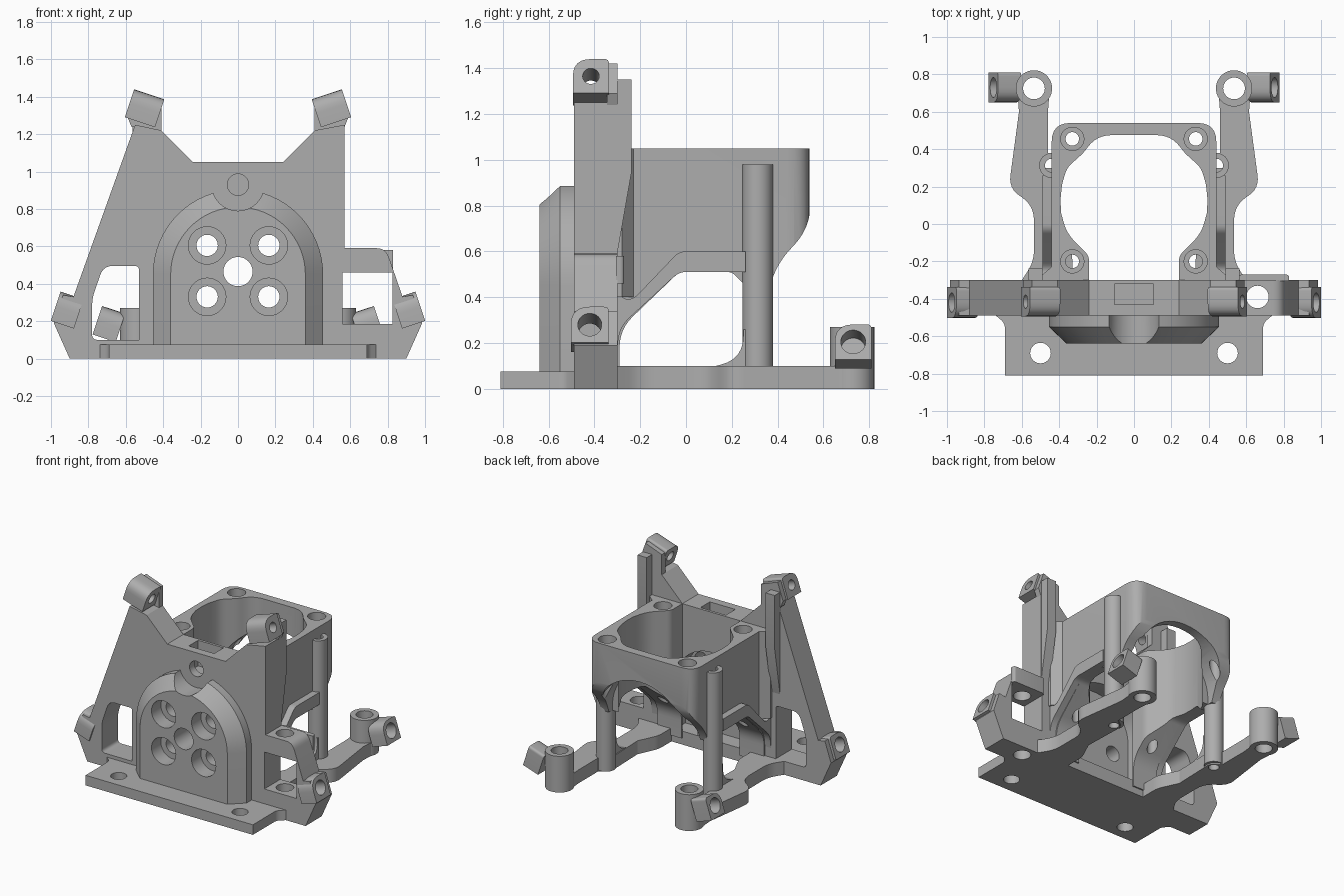
import bpy, bmesh, math
from mathutils import Matrix, Vector

old = bpy.data.objects.get("Cube")
if old:
    bpy.data.objects.remove(old, do_unlink=True)

grey = bpy.data.materials.new("plain grey")
grey.use_nodes = True
grey.diffuse_color = (0.42, 0.42, 0.42, 1)
grey.node_tree.nodes["Principled BSDF"].inputs["Base Color"].default_value = (0.42, 0.42, 0.42, 1)


def rounded(pts):
    """Replace each corner given as (a, b, radius) with a short curve."""
    out = []
    for i, p in enumerate(pts):
        c = Vector(p[:2])
        if len(p) < 3:
            out.append(c)
            continue
        a = c + (Vector(pts[i - 1][:2]) - c).normalized() * p[2]
        b = c + (Vector(pts[(i + 1) % len(pts)][:2]) - c).normalized() * p[2]
        for k in range(7):
            t = k / 6
            out.append(a * (1 - t) ** 2 + c * 2 * t * (1 - t) + b * t * t)
    return out


def place(axis, p, t):
    return {"x": (t, p[0], p[1]), "y": (p[0], t, p[1]), "z": (p[0], p[1], t)}[axis]


def loft(name, axis, sections, matrix=None):
    """Join (offset, outline) sections along an axis into a closed solid."""
    bm = bmesh.new()
    rings = [[bm.verts.new(place(axis, p, t)) for p in pts] for t, pts in sections]
    for r, q in zip(rings, rings[1:]):
        for i in range(len(r)):
            j = (i + 1) % len(r)
            bm.faces.new((r[i], r[j], q[j], q[i]))
    bm.faces.new(rings[0])
    bm.faces.new(rings[-1])
    if matrix:
        bm.transform(matrix)
    bmesh.ops.recalc_face_normals(bm, faces=bm.faces)
    me = bpy.data.meshes.new(name)
    bm.to_mesh(me)
    bm.free()
    me.materials.append(grey)
    ob = bpy.data.objects.new(name, me)
    bpy.context.collection.objects.link(ob)
    return ob


def prism(name, axis, pts, lo, hi, matrix=None):
    pts = rounded(pts)
    return loft(name, axis, [(lo, pts), (hi, pts)], matrix)


def rod(name, axis, centre, r, lo, hi, matrix=None):
    pts = [(centre[0] + r * math.cos(k * math.tau / 40),
            centre[1] + r * math.sin(k * math.tau / 40)) for k in range(40)]
    return loft(name, axis, [(lo, pts), (hi, pts)], matrix)


def rect(a0, b0, a1, b1):
    return [(a0, b0), (a1, b0), (a1, b1), (a0, b1)]


def arch(r, bottom, top_centre=0.45):
    arc = [(r * math.cos(k * math.pi / 32), top_centre + r * math.sin(k * math.pi / 32)) for k in range(33)]
    return [(r, bottom)] + arc + [(-r, bottom)]


def cut(cutter, *targets):
    for ob in targets:
        m = ob.modifiers.new("cut", "BOOLEAN")
        m.operation, m.solver, m.object = "DIFFERENCE", "EXACT", cutter
        bpy.context.view_layer.objects.active = ob
        bpy.ops.object.modifier_apply(modifier=m.name)
    bpy.data.objects.remove(cutter, do_unlink=True)


def flip(pts, s):
    return [(p[0] * s,) + tuple(p[1:]) for p in pts]


parts = []

# Front plate with its two side windows
plate = prism("front_plate", "y", [
    (-0.9, 0), (0.9, 0), (0.985, 0.19), (0.935, 0.34), (0.88, 0.33), (0.79, 0.59, 0.05),
    (0.57, 0.59), (0.57, 1.25), (0.41, 1.22), (0.24, 1.05), (-0.24, 1.05), (-0.41, 1.22),
    (-0.55, 1.25), (-0.88, 0.33), (-0.935, 0.34), (-0.985, 0.19)], -0.49, -0.30)
cut(prism("c", "y", [(-0.53, 0.1), (-0.53, 0.495, 0.02), (-0.72, 0.495, 0.05),
                     (-0.78, 0.32, 0.04), (-0.78, 0.1, 0.03)], -0.7, 0), plate)
cut(prism("c", "y", rect(0.56, 0.185, 0.825, 0.46), -0.7, 0), plate)

# Bracket behind the right window
bracket = prism("side_bracket", "z", [(0.56, -0.305), (0.56, -0.27, 0.02), (0.83, -0.27, 0.02),
                                      (0.83, -0.305)], 0.46, 0.58)

# Arched front boss
boss = loft("front_boss", "y", [(-0.49, arch(0.455, 0.01)), (-0.55, arch(0.455, 0.01)),
                                (-0.64, arch(0.36, 0.01))])
cut(rod("c", "y", (0, 0.93), 0.14, -0.8, -0.49), boss)
cut(rod("c", "y", (0, 0.93), 0.057, -0.8, -0.38), plate)
cut(prism("c", "z", rect(-0.105, -0.43, 0.105, -0.32), 0.86, 1.2), plate)
cut(prism("c", "y", arch(0.3, 0.1), -0.42, -0.2), plate)
cut(rod("c", "y", (0, 0.465), 0.078, -0.8, 0), plate, boss)
for x in (-0.165, 0.165):
    for z in (0.33, 0.605):
        cut(rod("c", "y", (x, z), 0.057, -0.8, 0), plate, boss)
        cut(rod("c", "y", (x, z), 0.1, -0.8, -0.53), boss)
cut(rod("c", "z", (0.66, -0.39), 0.06, -0.1, 0.8), plate)

# Mounting foot
foot = prism("base_foot", "z", [(-0.69, -0.81), (0.69, -0.81), (0.69, -0.53, 0.03), (0.74, -0.489),
                                (-0.74, -0.489), (-0.69, -0.53, 0.03)], 0, 0.075)
for x in (-0.5, 0.5):
    cut(rod("c", "z", (x, -0.69), 0.055, -0.1, 0.2), foot)

# Rear shroud: rounded box, trimmed underneath, then bored
shroud = prism("rear_shroud", "z", [(-0.44, -0.302), (0.44, -0.302), (0.44, 0.54, 0.1),
                                    (-0.44, 0.54, 0.1)], 0.05, 1.05)
cut(prism("c", "x", [(-0.29, -0.1), (-0.29, 0.26, 0.08), (-0.03, 0.51, 0.03), (0.2, 0.51, 0.02),
                     (0.25, 0.46), (0.37, 0.46), (0.40, 0.55, 0.08), (0.54, 0.7, 0.1),
                     (0.545, 0.82), (0.7, 0.82), (0.7, -0.1)], -1, 1), shroud)
half = [(0.24, -0.31), (0.24, -0.17, 0.03), (0.36, -0.05, 0.06), (0.39, 0.06), (0.393, 0.13),
        (0.385, 0.21), (0.36, 0.3, 0.04), (0.27, 0.38, 0.03), (0.2, 0.475, 0.08)]
cut(prism("c", "z", half + flip(half, -1)[::-1], -0.1, 1.3), shroud)
arc = [(0.375 * math.cos(k * math.pi / 24), 0.5 + 0.35 * math.sin(k * math.pi / 24)) for k in range(25)]
cut(prism("c", "y", [(0.375, 0.2)] + arc + [(-0.375, 0.2)], 0.33, 0.8), shroud)
for x in (-0.33, 0.33):
    for y in (-0.2, 0.455):
        cut(rod("c", "z", (x, y), 0.036, -0.1, 1.3), shroud)
        cut(rod("c", "z", (x, y), 0.062, 0.98, 1.3), shroud)

parts += [plate, bracket, boss, foot, shroud]


def lug(name, s, outer, size, hole, length, depth, *also):
    """Tilted square lug with one rounded edge and a bore along it."""
    m = Matrix.Scale(s, 4, (1, 0, 0)) @ Matrix.Translation(outer) @ Matrix.Rotation(-0.32, 4, "Y")
    h = size / 2
    ob = prism(name, "x", [(-h, -h), (h, -h), (h, h, 0.02), (-h, h, h)], -length, 0, m)
    cut(rod("c", "x", (0, 0), hole, -depth, 0.1, m), ob, *also)
    return ob


for s, side in ((1, "left"), (-1, "right")):
    # Upper and lower front lugs
    parts.append(lug(side + "_upper_lug", s, (0.58, -0.415, 1.365), 0.157, 0.036, 0.17, 0.3))
    parts.append(lug(side + "_lower_lug", s, (0.975, -0.42, 0.28), 0.165, 0.052, 0.13, 0.16, plate))
    # Plate ear and tapered rib behind the upper lug
    parts.append(prism(side + "_ear", "y", flip([(0.41, 1.2), (0.57, 1.24), (0.59, 1.29),
                       (0.545, 1.42), (0.41, 1.37)], s), -0.345, -0.30))
    parts.append(prism(side + "_rib", "x", [(-0.31, 0.55), (-0.30, 0.59), (-0.237, 0.95),
                       (-0.237, 1.35), (-0.31, 1.35)], *sorted((0.49 * s, 0.565 * s))))
    # Strip joining the rib to the shroud wall
    parts.append(prism(side + "_web", "z", flip([(0.43, -0.305), (0.5, -0.305), (0.5, -0.28),
                       (0.43, -0.22)], s), 0.4, 1.05))
    # Cranked side brace
    parts.append(prism(side + "_brace", "x", [(-0.302, 0.15), (-0.29, 0.27, 0.06), (-0.03, 0.51, 0.03),
                       (0.26, 0.51), (0.26, 0.6), (-0.03, 0.6, 0.03), (-0.25, 0.37, 0.06),
                       (-0.302, 0.42)], *sorted((0.40 * s, 0.49 * s))))
    # Bored rear column and the gusset at its foot
    column = rod(side + "_column", "z", (0.44 * s, 0.313), 0.067, 0.01, 0.98)
    cut(rod("c", "z", (0.44 * s, 0.313), 0.036, -0.1, 1.2), column)
    parts.append(column)
    parts.append(prism(side + "_gusset", "x", [(0.09, 0.09), (0.25, 0.13, 0.1), (0.25, 0.26), (0.3, 0.26),
                       (0.3, 0.09)], *sorted((0.40 * s, 0.48 * s))))
    # Flat arm running back to the rear post
    arm = prism(side + "_arm", "z", flip([
        (0.33, -0.301), (0.60, -0.301), (0.535, -0.2, 0.06), (0.535, 0.1, 0.08), (0.67, 0.19, 0.07),
        (0.615, 0.6), (0.625, 0.73), (0.45, 0.73), (0.46, 0.6), (0.46, 0.38), (0.39, 0.33, 0.03),
        (0.40, 0.0), (0.33, -0.15, 0.04)], s), 0, 0.1)
    post = rod(side + "_rear_post", "z", (0.535 * s, 0.725), 0.097, 0, 0.27)
    cut(rod("c", "z", (0.535 * s, 0.725), 0.058, -0.1, 0.4), arm, post)
    cut(rod("c", "z", (0.44 * s, 0.313), 0.036, -0.1, 0.3), arm)
    parts += [arm, post]
    # Tilted rear lug
    parts.append(lug(side + "_rear_lug", s, (0.752, 0.73, 0.205), 0.16, 0.054, 0.13, 0.11))

# Smooth the round surfaces, keep the edges crisp
bpy.ops.object.select_all(action="DESELECT")
for ob in parts:
    ob.select_set(True)
bpy.context.view_layer.objects.active = plate
bpy.ops.object.shade_smooth_by_angle(angle=math.radians(25))
